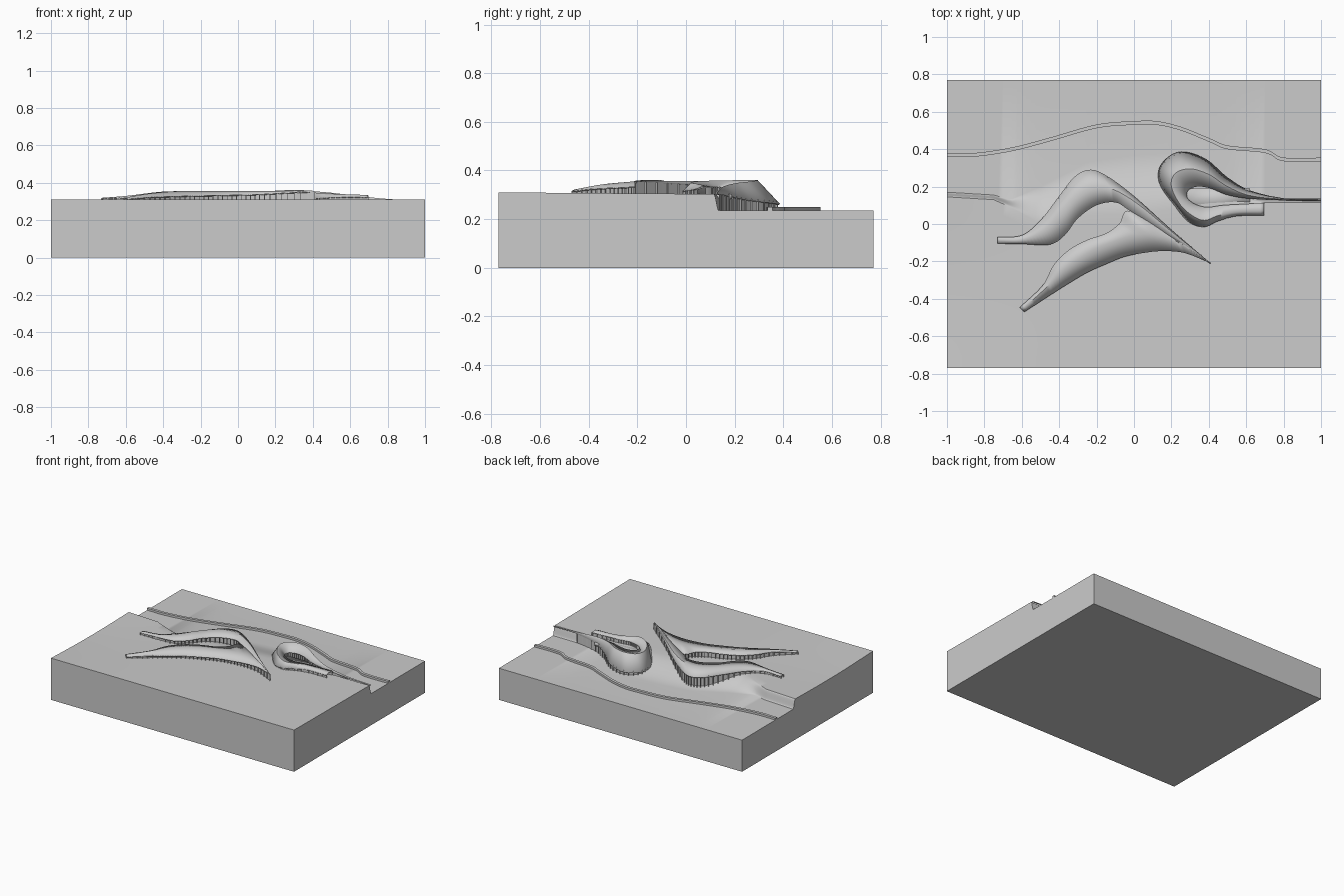
import bpy, math
from mathutils import Vector

if "Cube" in bpy.data.objects:
    bpy.data.objects.remove(bpy.data.objects["Cube"])


def make(name, verts, faces, angle=35):
    me = bpy.data.meshes.new(name)
    me.from_pydata([tuple(v) for v in verts], [], faces)
    me.update()
    ob = bpy.data.objects.new(name, me)
    bpy.context.collection.objects.link(ob)
    bpy.ops.object.select_all(action='DESELECT')
    ob.select_set(True)
    bpy.context.view_layer.objects.active = ob
    bpy.ops.object.shade_smooth_by_angle(angle=math.radians(angle))
    return ob


def spline(pts, steps=8):
    """Catmull-Rom curve through the control points"""
    p = [Vector(q) for q in pts]
    p = [2 * p[0] - p[1]] + p + [2 * p[-1] - p[-2]]
    out = []
    for i in range(1, len(p) - 2):
        a, b, c, d = p[i - 1:i + 3]
        for s in range(steps):
            t = s / steps
            out.append(0.5 * (2 * b + (c - a) * t + (2 * a - 5 * b + 4 * c - d) * t * t
                              + (3 * b - a - 3 * c + d) * t ** 3))
    return out + [p[-2]]


def loft(name, rows, closed=False, thick=0, angle=35):
    n, m = len(rows[0]), len(rows)
    verts = [v for r in rows for v in r]
    faces = [(r * n + i, r * n + i + 1, (r + 1) % m * n + i + 1, (r + 1) % m * n + i)
             for r in range(m if closed else m - 1) for i in range(n - 1)]
    if closed:
        faces += [tuple(r * n for r in range(m)), tuple(r * n + n - 1 for r in reversed(range(m)))]
    ob = make(name, verts, faces, angle)
    if not closed and sum(f.normal.z * f.area for f in ob.data.polygons) < 0:
        ob.data.flip_normals()
    if thick:
        mod = ob.modifiers.new("thickness", 'SOLIDIFY')
        mod.thickness, mod.offset = thick, -1
    return ob


# Terrain shape: top and foot of the bank along x
BANK = [(-1, .145, .17), (-.75, .13, .155), (-.66, .09, .13), (-.5, .0, .2), (-.25, .05, .33),
        (0, .05, .37), (.2, .08, .38), (.4, .11, .32), (.55, .12, .2), (.7, .115, .138), (1, .115, .135)]
LOW = .235


def bank(x):
    for a, b in zip(BANK, BANK[1:]):
        if x <= b[0] + 1e-6:
            t = (x - a[0]) / (b[0] - a[0])
            return a[1] + (b[1] - a[1]) * t, a[2] + (b[2] - a[2]) * t
    return BANK[-1][1:]


def ground(x, y):
    top, foot = bank(x)
    t = min(max((y - top) / (foot - top), 0), 1)
    s = t * t * (3 - 2 * t)
    k = min(max((y + .77) / .9, 0), 1)
    high = .31 - .007 * k - .012 * max(0, -x - .3) * math.sin(math.pi * k)
    return high * (1 - s) + LOW * s


# Terrain block
NX = 80
cols = []
for i in range(NX + 1):
    x = -1 + 2 * i / NX
    top, foot = bank(x)
    ys = ([-.77 + (top + .77) * j / 14 for j in range(14)]
          + [top + (foot - top) * j / 8 for j in range(9)] + [.77])
    cols.append([Vector((x, -.77, 0))] + [Vector((x, y, ground(x, y))) for y in ys]
                + [Vector((x, .77, 0))])
rows = [list(r) for r in zip(*cols)]
loft("terrain", rows, closed=True)

# Low kerb along the far shore
path = spline([(-1, .37, LOW), (-.85, .37, LOW), (-.65, .4, LOW), (-.45, .452, LOW), (-.2, .522, LOW),
               (0, .54, LOW), (.12, .54, LOW), (.25, .51, LOW), (.4, .45, LOW), (.5, .41, LOW),
               (.7, .39, LOW), (.78, .35, LOW), (.87, .342, LOW), (1, .345, LOW)], 6)
loft("shore_kerb", [[p + Vector((0, dy, dz)) for p in path]
                    for dy, dz in ((-.01, -.005), (.01, -.005), (.01, .015), (-.01, .015))], True)


def glazing(name, edge, inner, first, last, inset=.3):
    """Set-back wall under a roof edge, with a row of mullions in front"""
    top = [e.lerp(r, inset) for e, r in zip(edge, inner)][first:last]
    for p, e in zip(top, edge[first:last]):
        p.z = e.z + (p.z - e.z) * .6
    foot = [Vector((p.x, p.y, ground(p.x, p.y) - .005)) for p in top]
    loft(name + "_wall", [top, foot])
    verts, faces = [], []
    for e, r in list(zip(edge, inner))[first:last:2]:
        c = e.lerp(r, inset * .5)
        b, w = len(verts), .0025
        for z in (ground(c.x, c.y) - .005, c.z - .001):
            verts += [(c.x + dx * w, c.y + dy * w, z) for dx, dy in ((-1, -1), (1, -1), (1, 1), (-1, 1))]
        faces += [tuple(b + k for k in f) for f in ((0, 1, 5, 4), (1, 2, 6, 5), (2, 3, 7, 6),
                                                    (3, 0, 4, 7), (4, 5, 6, 7))]
    make(name + "_mullions", verts, faces)


# Large leaf building: back crescent
back_edge = spline([(-.73, -.07, .318), (-.6, -.06, .325), (-.5, .02, .328), (-.4, .15, .325),
                    (-.32, .25, .322), (-.24, .29, .322), (-.15, .26, .328), (0, .15, .335),
                    (.2, -.03, .345), (.41, -.21, .355)])
back_ridge = spline([(-.73, -.085, .32), (-.6, -.085, .33), (-.48, -.03, .345), (-.4, .06, .353),
                     (-.3, .16, .356), (-.2, .2, .357), (-.1, .18, .357), (.03, .1, .356),
                     (.2, -.04, .356), (.41, -.21, .356)])
back_inner = spline([(-.73, -.105, .318), (-.6, -.107, .323), (-.45, -.11, .335), (-.37, -.06, .34),
                     (-.3, .03, .343), (-.2, .1, .345), (-.1, .115, .348), (-.02, .07, .353),
                     (.2, -.07, .355), (.41, -.21, .355)])
loft("back_crescent_roof", [back_edge, back_ridge, back_inner], thick=.006)
glazing("back_crescent", back_edge, back_ridge, 0, 73)
glazing("court_back", back_inner, back_ridge, 0, 57)

# Large leaf building: front crescent
front_inner = spline([(-.61, -.445, .32), (-.49, -.33, .335), (-.43, -.22, .343), (-.35, -.14, .346),
                      (-.25, -.085, .348), (-.15, -.05, .349), (-.08, .0, .351), (-.02, .07, .353),
                      (.2, -.07, .355), (.41, -.21, .355)])
front_ridge = spline([(-.6, -.458, .322), (-.48, -.35, .342), (-.38, -.25, .352), (-.3, -.19, .356),
                      (-.2, -.13, .357), (-.1, -.09, .357), (0, -.06, .357), (.1, -.055, .357),
                      (.25, -.1, .357), (.41, -.21, .356)])
front_edge = spline([(-.585, -.47, .316), (-.47, -.395, .325), (-.36, -.325, .329), (-.25, -.26, .332),
                     (-.15, -.215, .334), (-.05, -.175, .336), (.05, -.155, .338), (.15, -.145, .342),
                     (.27, -.155, .349), (.41, -.21, .354)])
loft("front_crescent_roof", [front_inner, front_ridge, front_edge], thick=.006)
glazing("front_crescent", front_edge, front_ridge, 0, 73)
glazing("court_front", front_inner, front_ridge, 0, 57)

# Small teardrop building: hairpin roof around a hollow
drop_edge = spline([(1, .132, .302), (.8, .138, .302), (.62, .18, .295), (.5, .25, .28), (.38, .35, .268),
                    (.24, .385, .262), (.14, .31, .262), (.14, .2, .272), (.22, .09, .3), (.3, .005, .31),
                    (.38, -.015, .315), (.45, .015, .32), (.55, .042, .325), (.695, .045, .325)])
drop_ridge = spline([(1, .128, .306), (.8, .132, .314), (.62, .152, .333), (.5, .2, .347), (.4, .265, .355),
                     (.3, .295, .36), (.22, .27, .36), (.2, .2, .36), (.25, .1, .358), (.32, .04, .355),
                     (.38, .02, .35), (.45, .045, .345), (.55, .065, .34), (.695, .07, .335)])
drop_inner = spline([(1, .122, .302), (.8, .126, .305), (.62, .135, .315), (.5, .155, .325), (.41, .19, .332),
                     (.34, .2, .334), (.29, .18, .334), (.285, .14, .334), (.32, .11, .334), (.36, .095, .334),
                     (.4, .09, .334), (.47, .1, .334), (.55, .105, .334), (.695, .112, .333)])
loft("teardrop_roof", [drop_edge, drop_ridge, drop_inner], thick=.006, angle=50)
glazing("teardrop_outer", drop_edge, drop_ridge, 8, 105, .2)
glazing("teardrop_hollow", drop_inner, drop_ridge, 16, 105, .15)

# Raised floor inside the hollow
loft("teardrop_floor", [[Vector((x, y, .303)) for x in (.27, .45, .62)] for y in (.08, .135, .19)], thick=.02)
